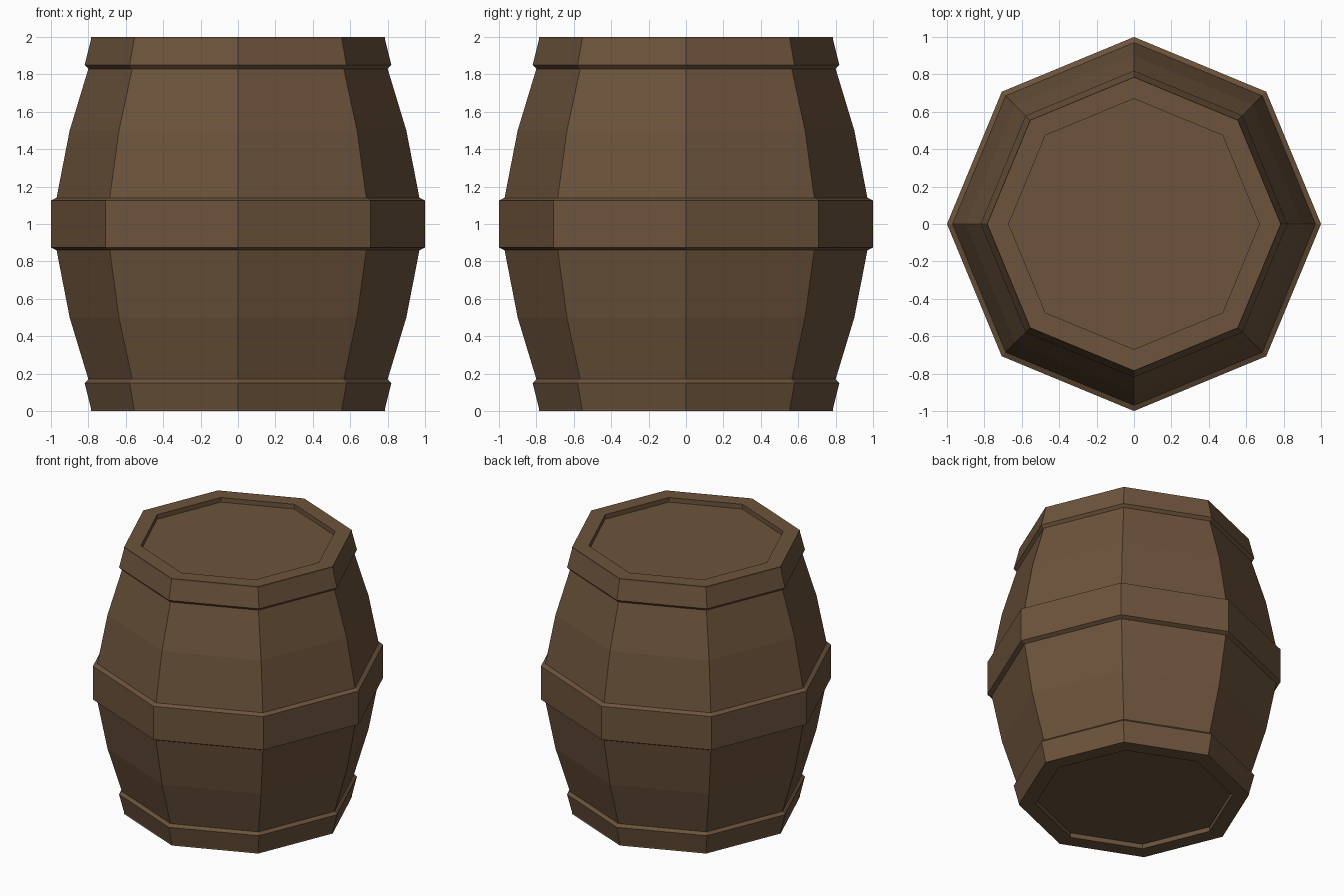
import bpy, bmesh, math

if "Cube" in bpy.data.objects:
    bpy.data.objects.remove(bpy.data.objects["Cube"])

SIDES = 8

wood = bpy.data.materials.new("brown_wood")
wood.diffuse_color = (0.150, 0.087, 0.044, 1)
wood.use_nodes = True
wood.node_tree.nodes["Principled BSDF"].inputs["Base Color"].default_value = wood.diffuse_color


def lathe(name, profile, cap=None):
    """Revolve (radius, z) points, listed bottom to top along the outside, around z."""
    bm = bmesh.new()
    rings = []
    for r, z in profile:
        rings.append([bm.verts.new((r * math.cos(2 * math.pi * j / SIDES),
                                    r * math.sin(2 * math.pi * j / SIDES), z))
                      for j in range(SIDES)])
    for a, b in zip(rings, rings[1:]):
        for j in range(SIDES):
            k = (j + 1) % SIDES
            bm.faces.new((a[j], a[k], b[k], b[j]))
    if cap == "top":
        bm.faces.new(rings[-1])
    elif cap == "bottom":
        bm.faces.new(rings[0][::-1])
    mesh = bpy.data.meshes.new(name)
    bm.to_mesh(mesh)
    bm.free()
    mesh.materials.append(wood)
    ob = bpy.data.objects.new(name, mesh)
    bpy.context.collection.objects.link(ob)
    return ob


def flip(profile):
    """Mirror a profile about the barrel's mid height."""
    return [(r, 2 - z) for r, z in reversed(profile)]


# End hoop with its rim and recessed lid
end = [(0.67, 0.035), (0.67, 0), (0.785, 0), (0.785, 0.01), (0.82, 0.15), (0.80, 0.17)]
lathe("bottom_hoop_and_lid", end, "bottom")
lathe("top_hoop_and_lid", flip(end), "top")

# Bulging staves between the hoops
staves = [(0.80, 0.17), (0.90, 0.50), (0.97, 0.86)]
lathe("lower_staves", staves)
lathe("upper_staves", flip(staves))

# Middle hoop with bevelled edges
lathe("middle_hoop", [(0.97, 0.86), (1.0, 0.875), (1.0, 1.125), (0.97, 1.14)])
